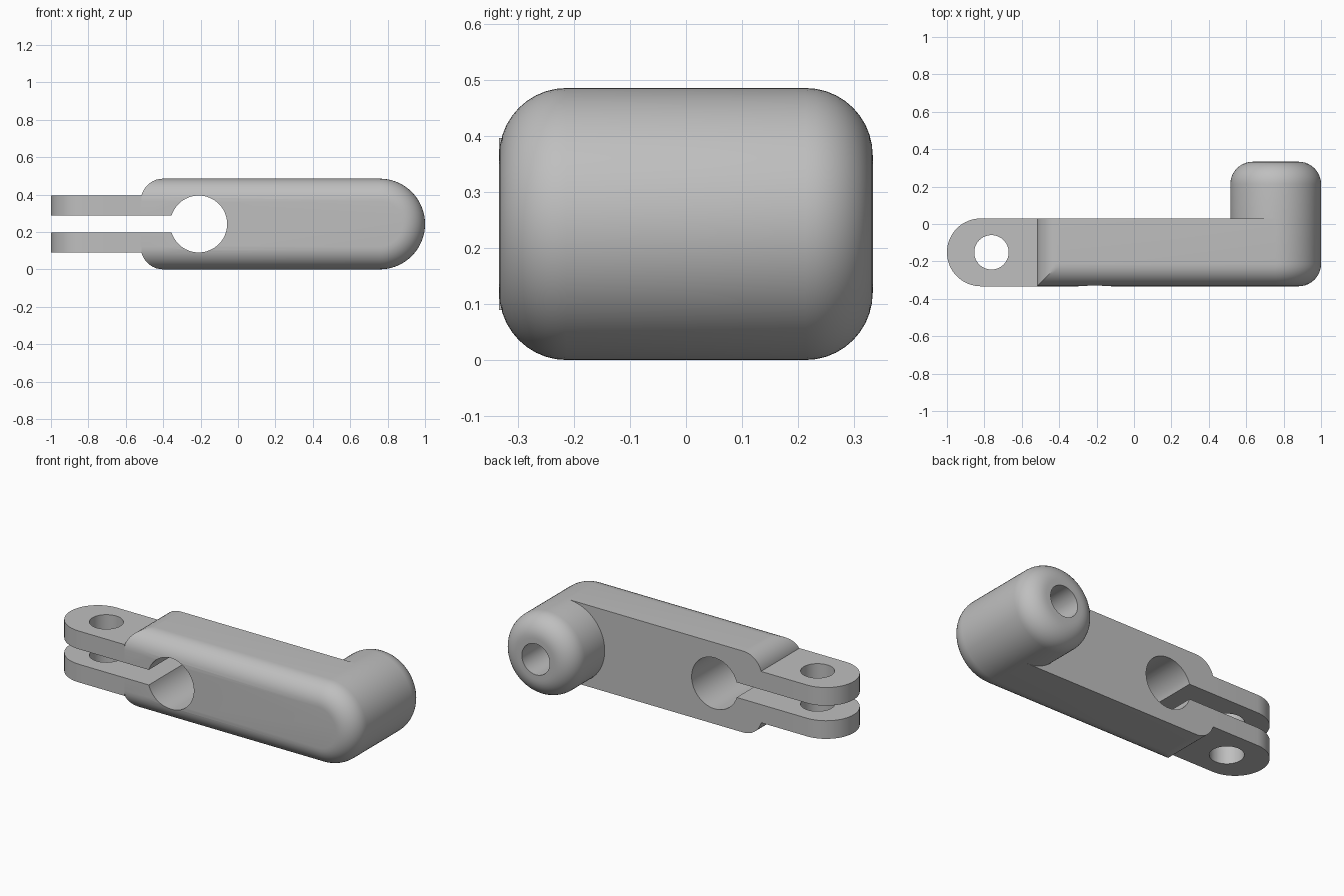
import bpy, bmesh, math
from math import sin, cos, pi

if "Cube" in bpy.data.objects:
    bpy.data.objects.remove(bpy.data.objects["Cube"])

R, F = 0.2425, 0.12              # arm half height (and boss radius), fillet radius
FRONT, BACK, BOSS_END = -0.333, 0.03, 0.333
LEFT, CX = -0.52, 1.0 - R        # arm left end, boss axis
S, N = 10, 36                    # steps per fillet, steps per half circle
MID_Y = (FRONT + BACK) / 2

grey = bpy.data.materials.new("plain grey")
grey.diffuse_color = (0.52, 0.52, 0.52, 1)
grey.use_nodes = True
grey.node_tree.nodes["Principled BSDF"].inputs["Base Color"].default_value = grey.diffuse_color


def make_object(name, bm):
    bmesh.ops.recalc_face_normals(bm, faces=bm.faces[:])
    mesh = bpy.data.meshes.new(name)
    bm.to_mesh(mesh)
    bm.free()
    mesh.materials.append(grey)
    ob = bpy.data.objects.new(name, mesh)
    bpy.context.collection.objects.link(ob)
    return ob


def activate(ob):
    bpy.ops.object.select_all(action='DESELECT')
    ob.select_set(True)
    bpy.context.view_layer.objects.active = ob


def prism(name, points, offset):
    """Extrude a closed outline of 3D points along an offset."""
    bm = bmesh.new()
    face = bm.faces.new([bm.verts.new(p) for p in points])
    top = bmesh.ops.extrude_face_region(bm, geom=[face])['geom']
    bmesh.ops.translate(bm, vec=offset, verts=[v for v in top if isinstance(v, bmesh.types.BMVert)])
    return make_object(name, bm)


def cut(ob, cutter):
    cutter.hide_render = True
    mod = ob.modifiers.new("cut", 'BOOLEAN')
    mod.operation, mod.solver, mod.object = 'DIFFERENCE', 'EXACT', cutter
    activate(ob)
    bpy.ops.object.modifier_apply(modifier=mod.name)
    bpy.data.objects.remove(cutter)


def circle(n=64):
    return [(cos(2 * pi * i / n), sin(2 * pi * i / n)) for i in range(n)]


# Arm: stacked outlines from the filleted front to the flat back
bm = bmesh.new()


def arm_ring(y, inset):
    r = R - inset
    corner = [(LEFT + F - F * cos(i * pi / 2 / S), min(R - F + F * sin(i * pi / 2 / S), r))
              for i in range(S + 1)]
    nose = [(CX + r * cos(pi / 2 - i * pi / N), r * sin(pi / 2 - i * pi / N)) for i in range(N + 1)]
    outline = corner + nose + [(x, -z) for x, z in reversed(corner)]
    return [bm.verts.new((x, y, R + z)) for x, z in outline]


rings = []
for k in range(S + 1):
    t = k * pi / 2 / S
    rings.append(arm_ring(FRONT + F * (1 - cos(t)), F * (1 - sin(t))))
rings.append(arm_ring(BACK, 0))
n = len(rings[0])
bm.faces.new(rings[0])
for k, (r0, r1) in enumerate(zip(rings, rings[1:])):
    for j in range(n):
        a, b, c, d = r0[j], r0[(j + 1) % n], r1[(j + 1) % n], r1[j]
        if k < S and j == k:                 # mitre at upper left corner
            bm.faces.new((a, b, c))
            bm.faces.new((a, c, d))
        elif k < S and j == n - 2 - k:       # mitre at lower left corner
            bm.faces.new((a, b, d))
            bm.faces.new((b, c, d))
        else:
            bm.faces.new((a, b, c, d))

# Boss: continues the round nose backwards, with a rounded rim and blind hole
last = rings[-1]
nose = last[S + 1:S + N + 2]
inner = [bm.verts.new((CX + R * cos(-pi / 2 - i * pi / N), BACK, R + R * sin(-pi / 2 - i * pi / N)))
         for i in range(1, N)]
bm.faces.new(last[:S + 2] + inner[::-1] + last[S + N + 1:])
prev = nose + inner
profile = [(BOSS_END - F + F * sin(i * pi / 2 / S), R - F + F * cos(i * pi / 2 / S)) for i in range(S + 1)]
profile += [(BOSS_END, 0.092), (BOSS_END - 0.4, 0.092)]
for y, r in profile:
    ring = [bm.verts.new((CX + r * cos(pi / 2 - i * pi / N), y, R + r * sin(pi / 2 - i * pi / N)))
            for i in range(2 * N)]
    for j in range(2 * N):
        m = (j + 1) % (2 * N)
        bm.faces.new((prev[j], prev[m], ring[m], ring[j]))
    prev = ring
bm.faces.new(prev)
arm = make_object("arm_with_boss", bm)

# Round cross hole and the clamp slot running into it
cut(arm, prism("hole_cutter", [(-0.21 + 0.152 * x, -0.6, R + 0.152 * z) for x, z in circle()], (0, 1.2, 0)))
cut(arm, prism("slot_cutter", [(x, -0.6, R + z) for x, z in
                               ((-0.7, -0.045), (-0.21, -0.045), (-0.21, 0.045), (-0.7, 0.045))], (0, 1.2, 0)))

# Two clamp prongs with rounded ends and bolt holes
W = (BACK - FRONT) / 2
plan = [(-1 + W + W * cos(pi / 2 + i * pi / 32), MID_Y + W * sin(pi / 2 + i * pi / 32)) for i in range(33)]
plan += [(LEFT + 0.005, FRONT), (LEFT + 0.005, BACK)]
parts = [arm]
for name, z0 in (("lower_prong", R - 0.153), ("upper_prong", R + 0.045)):
    prong = prism(name, [(x, y, z0) for x, y in plan], (0, 0, 0.108))
    cut(prong, prism("bolt_cutter", [(-0.762 + 0.092 * x, MID_Y + 0.092 * y, -0.2) for x, y in circle(48)],
                     (0, 0, 1)))
    parts.append(prong)

for ob in parts:
    activate(ob)
    bpy.ops.object.shade_smooth_by_angle(angle=math.radians(30))
